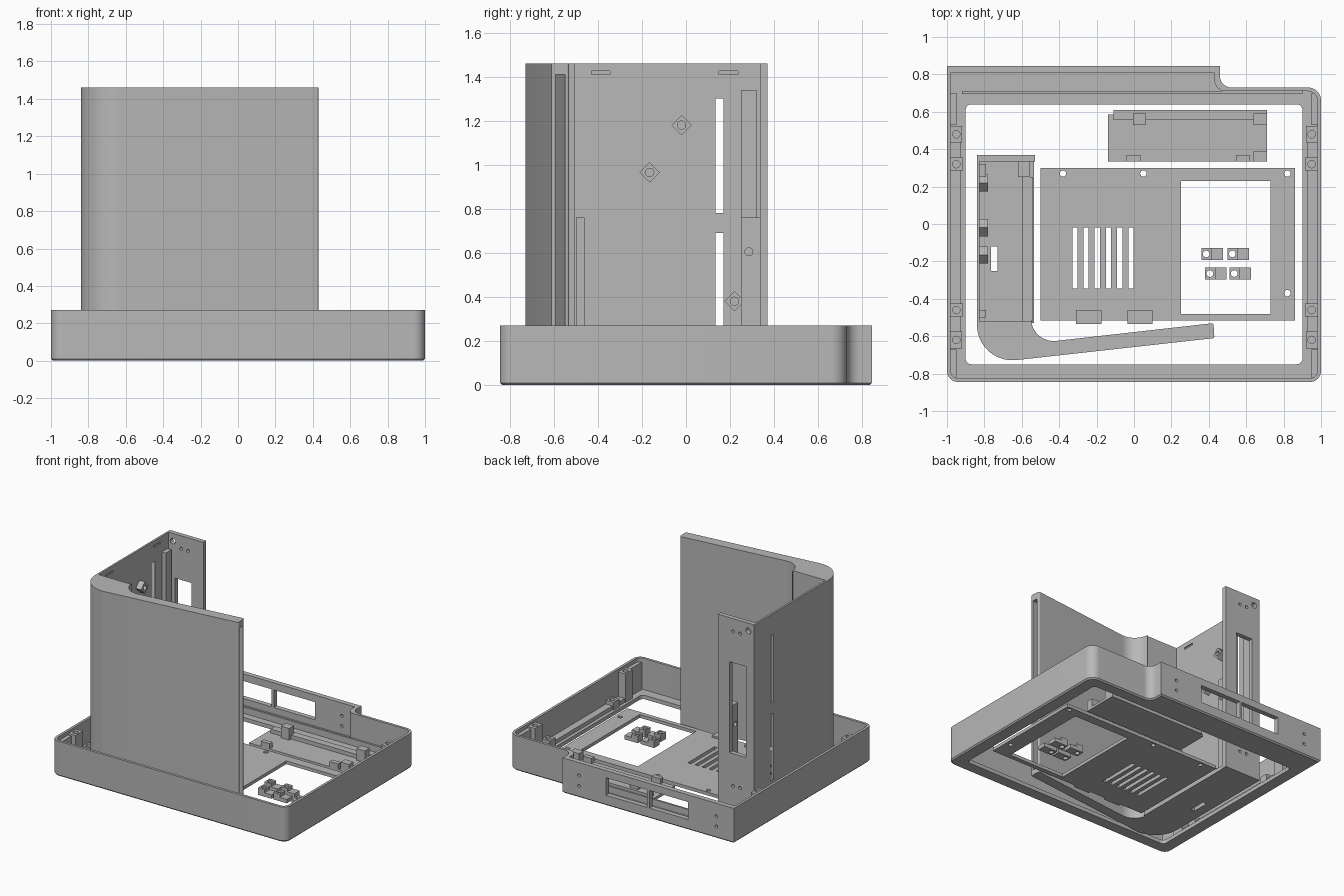
import bpy, bmesh, math
from mathutils import Vector, Matrix

if "Cube" in bpy.data.objects:
    bpy.data.objects.remove(bpy.data.objects["Cube"], do_unlink=True)

grey = bpy.data.materials.new("plain_grey")
grey.use_nodes = True
grey.diffuse_color = (0.48, 0.48, 0.48, 1)
grey.node_tree.nodes["Principled BSDF"].inputs["Base Color"].default_value = (0.48, 0.48, 0.48, 1)


def make(name, bm):
    bmesh.ops.recalc_face_normals(bm, faces=bm.faces)
    mesh = bpy.data.meshes.new(name)
    bm.to_mesh(mesh)
    bm.free()
    mesh.materials.append(grey)
    ob = bpy.data.objects.new(name, mesh)
    bpy.context.collection.objects.link(ob)
    return ob


def rounded(corners, steps=10):
    """Outline with a fillet of radius r at each (x, y, r) corner."""
    out = []
    for i, (x, y, r) in enumerate(corners):
        p = Vector((x, y))
        if r == 0:
            out.append(p)
            continue
        a = (Vector(corners[i - 1][:2]) - p).normalized()
        b = (Vector(corners[(i + 1) % len(corners)][:2]) - p).normalized()
        half = a.angle(b) / 2
        centre = p + (a + b).normalized() * r / math.sin(half)
        start = p + a * r / math.tan(half) - centre
        end = p + b * r / math.tan(half) - centre
        turn = math.atan2(start.x * end.y - start.y * end.x, start.dot(end))
        for k in range(steps + 1):
            out.append(centre + Matrix.Rotation(turn * k / steps, 2) @ start)
    return out


def prism(name, corners, z0, z1, bevel=0):
    bm = bmesh.new()
    base = bm.faces.new([bm.verts.new((p.x, p.y, z0)) for p in rounded(corners)])
    rim = list(base.edges)
    res = bmesh.ops.extrude_face_region(bm, geom=[base], use_keep_orig=True)
    top = [v for v in res["geom"] if isinstance(v, bmesh.types.BMVert)]
    bmesh.ops.translate(bm, verts=top, vec=(0, 0, z1 - z0))
    if bevel:
        bmesh.ops.recalc_face_normals(bm, faces=bm.faces)
        bmesh.ops.bevel(bm, geom=rim, offset=bevel, segments=1, affect='EDGES')
    return make(name, bm)


def box(name, x0, x1, y0, y1, z0, z1):
    return prism(name, [(x0, y0, 0), (x1, y0, 0), (x1, y1, 0), (x0, y1, 0)], z0, z1)


def rod(name, at, r, length, axis='Z', sides=16):
    bm = bmesh.new()
    bmesh.ops.create_cone(bm, cap_ends=True, segments=sides, radius1=r, radius2=r, depth=length)
    turn = {'X': Matrix.Rotation(math.pi / 2, 4, 'Y'),
            'Y': Matrix.Rotation(math.pi / 2, 4, 'X'), 'Z': Matrix()}[axis]
    bmesh.ops.transform(bm, matrix=Matrix.Translation(at) @ turn, verts=bm.verts)
    return make(name, bm)


def cut(ob, *cutters):
    for c in cutters:
        c.hide_render = True
        mod = ob.modifiers.new("cut", 'BOOLEAN')
        mod.operation, mod.solver, mod.object = 'DIFFERENCE', 'EXACT', c
        bpy.context.view_layer.objects.active = ob
        bpy.ops.object.modifier_apply(modifier=mod.name)
        bpy.data.objects.remove(c, do_unlink=True)


def smooth(ob):
    bpy.ops.object.select_all(action='DESELECT')
    ob.select_set(True)
    bpy.context.view_layer.objects.active = ob
    bpy.ops.object.shade_smooth_by_angle(angle=math.radians(30))


# Base frame: stepped tray with an open floor
frame = prism("base_frame", [(-1, -.845, .06), (1, -.845, .06), (1, .73, .07),
                             (.46, .73, .06), (.46, .845, 0), (-1, .845, 0)], 0, .27, .01)
cut(frame,
    prism("tray", [(-.98, -.825, .04), (.98, -.825, .04), (.98, .71, .05),
                   (.43, .71, .06), (.43, .807, 0), (-.98, .807, 0)], .03, .4),
    prism("opening", [(-.9, -.75, .03), (.9, -.75, .03), (.9, .64, .03), (-.9, .64, .03)], -.1, .2),
    box("port_a", -.26, .09, .75, .9, .08, .215),
    box("port_b", -.61, -.28, .75, .9, .08, .215),
    *[rod("hole", (x, .85, z), .012, .15, 'Y') for x in (.32, -.85) for z in (.09, .17)])
smooth(frame)

# Screw posts and ledges on both sides of the frame
for side in (-1, 1):
    def span(name, a, b, y0, y1, z1):
        xs = sorted((side * a, side * b))
        return box(name, *xs, y0, y1, .02, z1)
    span("side_ledge", .925, .985, -.66, .51, .06)
    for y in (.48, -.62):
        post = span("screw_post", .92, .985, y - .045, y + .045, .25)
        cut(post, rod("hole", (side * .95, y, .25), .02, .16))
    for y in (.32, -.46):
        lug = span("low_lug", .915, .985, y - .035, y + .035, .09)
        cut(lug, rod("hole", (side * .95, y, .09), .02, .06))
    span("corner_pad_back", .95, .985, .53, .7, .24)
    span("corner_pad_front", .95, .985, -.82, -.67, .24)
box("rear_rail", -.92, .9, .695, .71, .02, .08)

# Tower: thin side wall flowing round a corner into a hollow front panel
shell = prism("tower_shell", [(-.84, .37, 0), (-.84, -.751, .19), (.43, -.61, .01), (.425, -.53, .01),
                              (-.55, -.64, .12), (-.55, -.52, 0), (-.825, -.52, 0), (-.825, .37, 0)], 0, 1.46)


def panel_y(x):
    return -.73 + .111 * (x + .65)


cut(shell,
    prism("duct", [(-.4, panel_y(-.4) + .018, 0), (.5, panel_y(.5) + .018, 0),
                   (.5, panel_y(.5) + .062, 0), (-.4, panel_y(-.4) + .062, 0)], .04, 1.41),
    box("slot_high", -.9, -.8, .135, .17, .78, 1.3),
    box("slot_low", -.9, -.8, .135, .17, .18, .69),
    *[box("notch", -.833, -.8, y, y + .085, 1.41, 1.425) for y in (-.43, .15)])
smooth(shell)

back = box("tower_back", -.84, -.53, .335, .37, 0, 1.46)
cut(back, box("window", -.77, -.63, .3, .4, .42, 1.12),
    rod("hole", (-.79, .35, 1.4), .022, .1, 'Y'),
    *[rod("hole", (x, .35, z), .012, .1, 'Y') for x in (-.66, -.72) for z in (.17, 1.36)])

tower_floor = box("tower_floor", -.83, -.535, -.53, .35, 0, .03)
cut(tower_floor, box("cable_slot", -.765, -.73, -.25, -.12, -.1, .1))
box("floor_lip", -.595, -.54, -.52, .25, .02, .045)

# Ribs and mounting bosses inside the tower
box("wall_rib_back", -.83, -.79, .25, .32, .02, 1.34)
box("wall_rib_front", -.83, -.79, -.5, -.46, .02, .76)
bracket = box("back_bracket", -.62, -.56, .25, .34, .02, .76)
cut(bracket, rod("hole", (-.59, .285, .605), .018, .2, 'X'))
for y, z in ((-.02, 1.18), (-.165, .965), (.22, .38)):
    boss = rod("diamond_boss", (-.805, y, z), .046, .05, 'X', 4)
    cut(boss, rod("hole", (-.78, y, z), .019, .06, 'X'))

# Vented floor plate with a large window
plate = box("floor_plate", -.5, .86, -.515, .3, 0, .025)
cut(plate, box("window", .25, .73, -.48, .23, -.1, .1),
    *[box("vent", x, x + .028, -.345, -.02, -.1, .1) for x in [-.33 + .06 * i for i in range(6)]],
    *[rod("hole", (x, y, 0), .017, .2) for x, y in ((-.38, .27), (.05, .27), (.82, .27), (.82, -.37))])
for x in (-.31, -.035):
    box("plate_tab", x, x + .135, -.535, -.46, 0, .04)

# Rear tray with its stops
box("rear_tray", -.14, .71, .335, .585, 0, .02)
box("rear_tray_edge", -.11, .71, .555, .61, 0, .05)
for x in (-.005, .64):
    box("tray_stop", x, x + .07, .53, .59, .01, .11)
for x in (-.04, .545):
    box("tray_clip", x, x + .075, .335, .37, .01, .06)
box("tray_corner_stop", .64, .71, .335, .39, .01, .08)

# Loose screw clips
for x, y in ((.36, -.16), (.5, -.16), (.38, -.265), (.51, -.265)):
    clip = box("screw_clip", x, x + .055, y - .033, y + .033, 0, .055)
    cut(clip, rod("hole", (x + .026, y, .03), .018, .2))
    box("clip_foot", x + .055, x + .115, y - .033, y + .033, 0, .03)
